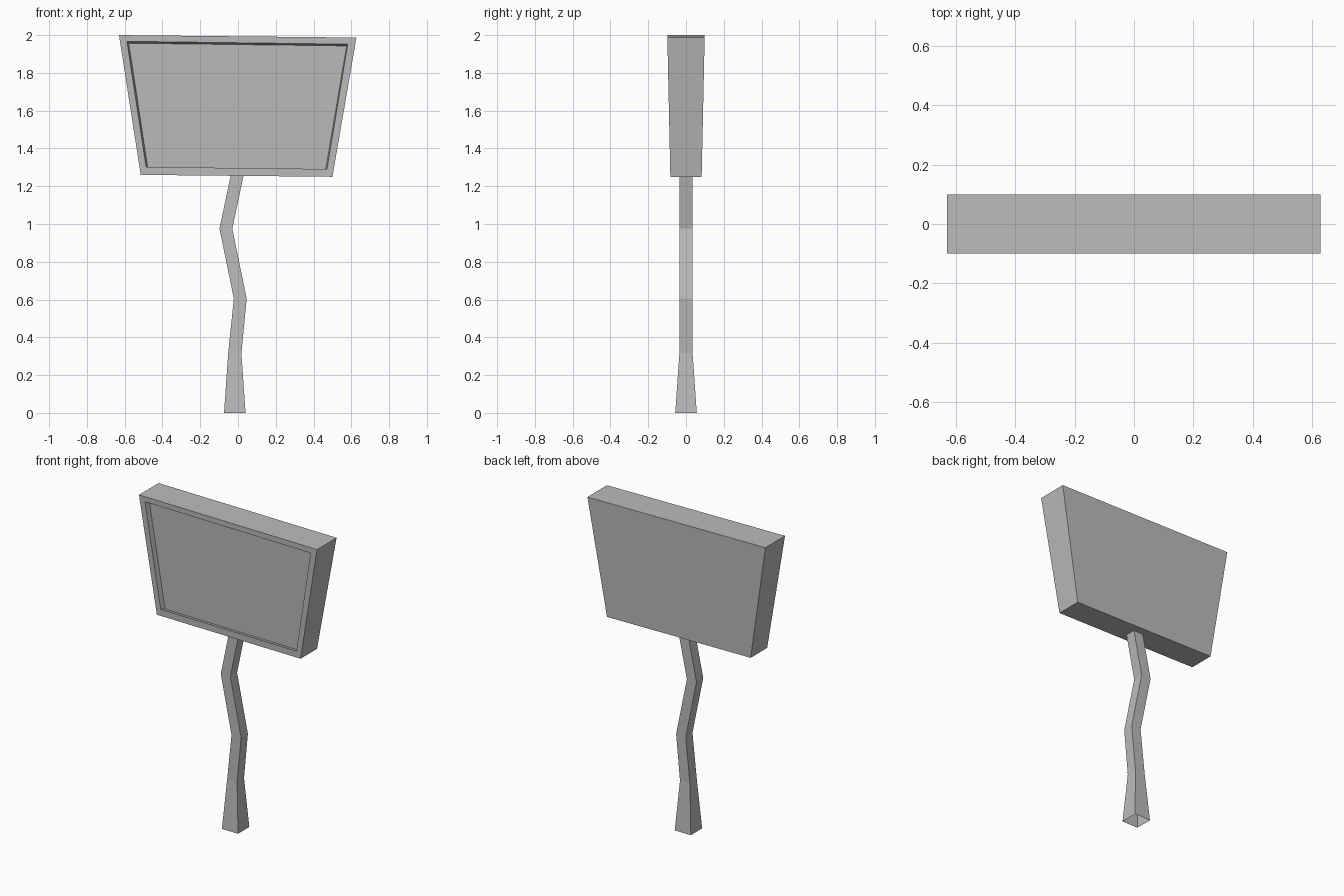
import bpy
import bmesh

cube = bpy.data.objects.get("Cube")
if cube:
    bpy.data.objects.remove(cube, do_unlink=True)

# One plain grey for the whole sign
GREY = (0.5, 0.5, 0.5, 1.0)
grey = bpy.data.materials.new("plain grey")
grey.use_nodes = True
grey.diffuse_color = GREY
grey.node_tree.nodes["Principled BSDF"].inputs["Base Color"].default_value = GREY


def loft(bm, rings):
    """Join successive four-point rings with quads."""
    rows = [[bm.verts.new(p) for p in ring] for ring in rings]
    for a, b in zip(rows, rows[1:]):
        for i in range(4):
            j = (i + 1) % 4
            bm.faces.new((a[i], a[j], b[j], b[i]))
    return rows


def finish(bm, name):
    bmesh.ops.recalc_face_normals(bm, faces=bm.faces)
    mesh = bpy.data.meshes.new(name)
    bm.to_mesh(mesh)
    bm.free()
    mesh.materials.append(grey)
    obj = bpy.data.objects.new(name, mesh)
    bpy.context.collection.objects.link(obj)
    return obj


# Crooked square post, open at the foot: centre x, height, half width
bends = [(-0.017, 0, 0.057), (-0.017, 0.315, 0.035), (0.012, 0.605, 0.034),
         (-0.064, 0.975, 0.034), (-0.003, 1.265, 0.034)]
bm = bmesh.new()
rows = loft(bm, [[(x + sx * w, sy * w, z) for sx, sy in
                  ((-1, -1), (1, -1), (1, 1), (-1, 1))] for x, z, w in bends])
bm.faces.new(rows[-1])
finish(bm, "post")

# Lopsided board: one outline for the body, smaller ones for the recess
outer = [(-0.515, 1.26), (0.5, 1.25), (0.627, 1.987), (-0.63, 2.0)]
rim = [(-0.487, 1.302), (0.471, 1.291), (0.581, 1.952), (-0.588, 1.967)]
floor = [(-0.477, 1.295), (0.463, 1.284), (0.575, 1.943), (-0.578, 1.957)]


def ring(outline, sink=0.0, side=-1):
    # The board is thicker at the top than at the bottom
    return [(x, side * (0.083 + 0.0215 * (z - 1.255) - sink), z) for x, z in outline]


bm = bmesh.new()
rows = loft(bm, [ring(outer, side=1), ring(outer), ring(rim), ring(floor, 0.03)])
bm.faces.new(rows[0])
bm.faces.new(rows[-1])
finish(bm, "board")
